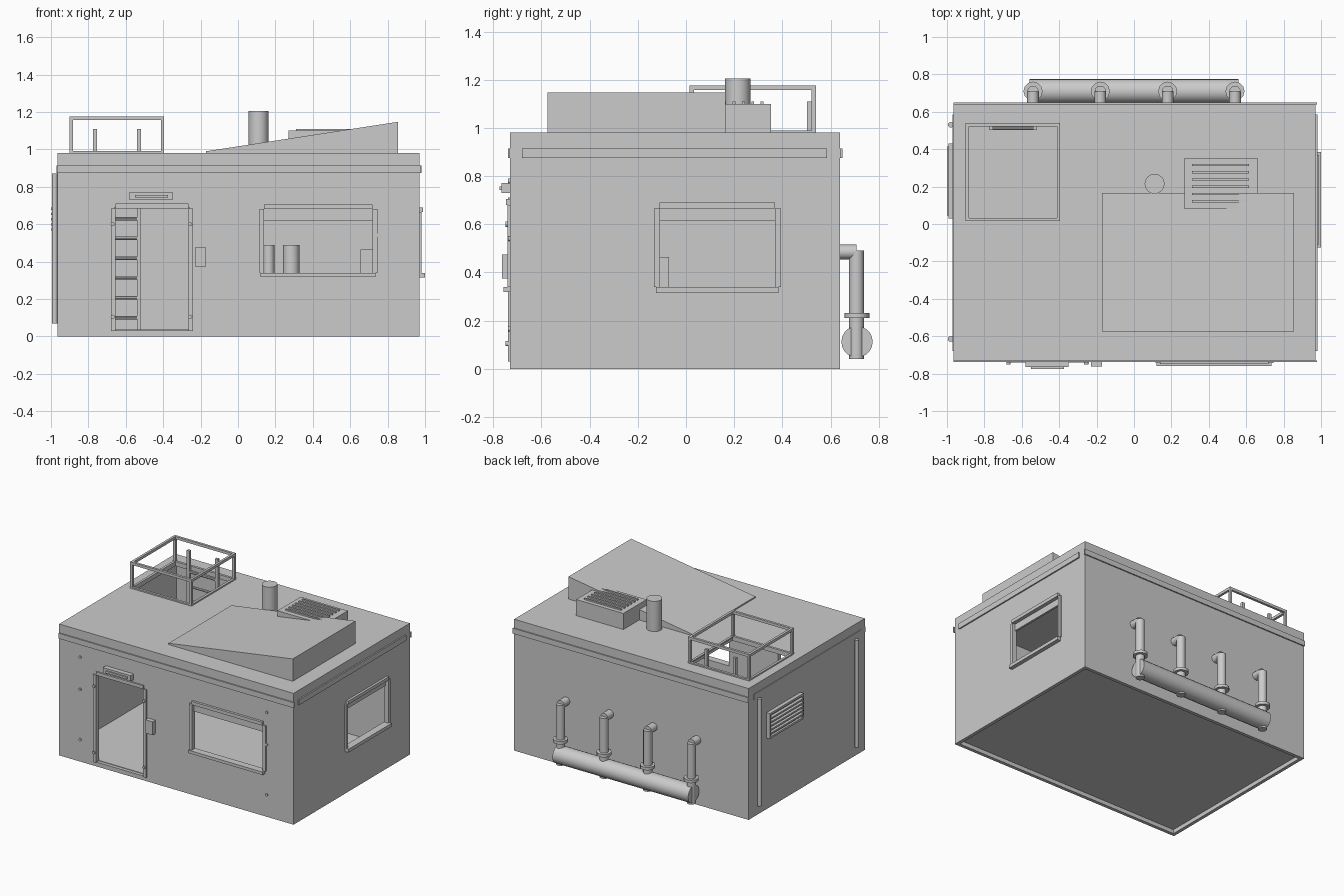
import bpy, bmesh, math
from mathutils import Vector

cube = bpy.data.objects.get("Cube")
if cube:
    bpy.data.objects.remove(cube, do_unlink=True)

grey = bpy.data.materials.new("plain grey")
grey.use_nodes = True
colour = (0.6, 0.6, 0.6, 1)
grey.diffuse_color = colour
grey.node_tree.nodes["Principled BSDF"].inputs["Base Color"].default_value = colour


def finish(name, bm):
    bmesh.ops.recalc_face_normals(bm, faces=bm.faces)
    mesh = bpy.data.meshes.new(name)
    bm.to_mesh(mesh)
    bm.free()
    mesh.materials.append(grey)
    ob = bpy.data.objects.new(name, mesh)
    bpy.context.collection.objects.link(ob)
    return ob


def box(name, x, y, z):
    """Box from (low, high) pairs."""
    bm = bmesh.new()
    bmesh.ops.create_cube(bm, size=1)
    for v in bm.verts:
        v.co = [lo + (c + 0.5) * (hi - lo) for c, (lo, hi) in zip(v.co, (x, y, z))]
    return finish(name, bm)


def rod(name, a, b, r, sides=12):
    """Cylinder between two points."""
    a, b = Vector(a), Vector(b)
    bm = bmesh.new()
    bmesh.ops.create_cone(bm, cap_ends=True, segments=sides, radius1=r, radius2=r, depth=(b - a).length)
    turn = (b - a).to_track_quat('Z', 'Y')
    for v in bm.verts:
        v.co = turn @ v.co + (a + b) / 2
    return finish(name, bm)


X0, X1, Y0, Y1, TOP = -0.965, 0.97, -0.73, 0.64, 0.98
T = 0.025

# Hollow shell with door, window and hatch openings
shell = box("building_shell", (X0, X1), (Y0, Y1), (0, TOP))
cutters = [
    box("room_cutter", (X0 + T, X1 - T), (Y0 + T, Y1 - T), (-0.1, TOP - T)),
    box("door_cutter", (-0.66, -0.26), (Y0 - 0.1, Y0 + 0.1), (0.03, 0.69)),
    box("front_window_cutter", (0.14, 0.72), (Y0 - 0.1, Y0 + 0.1), (0.34, 0.68)),
    box("side_window_cutter", (X1 - 0.1, X1 + 0.1), (-0.11, 0.37), (0.34, 0.665)),
    box("hatch_cutter", (-0.885, -0.405), (0.03, 0.525), (0.9, 1.1)),
]
for c in cutters:
    m = shell.modifiers.new(c.name, 'BOOLEAN')
    m.operation, m.solver, m.object = 'DIFFERENCE', 'EXACT', c
    bpy.context.view_layer.objects.active = shell
    bpy.ops.object.modifier_apply(modifier=m.name)
    bpy.data.objects.remove(c, do_unlink=True)
box("floor", (X0 + T, X1 - T), (Y0 + T, Y1 - T), (0.03, 0.036))
box("door_threshold", (-0.66, -0.26), (Y0, Y0 + T), (0.022, 0.032))

# Trim bands below the roof
band = (0.875, 0.915)
box("front_band", (X0, X1 + 0.008), (Y0 - 0.009, Y0), band)
box("back_band", (X0, X1 + 0.008), (Y1, Y1 + 0.009), band)
box("left_band", (X1, X1 + 0.01), (-0.68, 0.585), band)
box("right_band", (X0 - 0.005, X0), (-0.68, 0.585), band)

# Door frame, hinges, lamp and keypad
yd = (Y0 - 0.01, Y0 + T)
for x in (-0.68, -0.265):
    box("door_jamb", (x, x + 0.025), yd, (0.03, 0.685))
    for z in (0.105, 0.6):
        rod("door_hinge", (x + 0.01, Y0 - 0.02, z), (x + 0.01, Y0, z), 0.011)
box("door_head", (-0.655, -0.265), yd, (0.685, 0.71))
box("door_lamp", (-0.58, -0.35), (-0.765, Y0), (0.73, 0.772))
box("door_lamp_glass", (-0.55, -0.375), (-0.775, -0.765), (0.742, 0.757))
box("keypad", (-0.23, -0.17), (-0.763, Y0), (0.375, 0.475))

# Wall bolts
for x in (-0.79, 0.75):
    for z in (0.165, 0.54, 0.78):
        rod("wall_bolt", (x, Y0 - 0.008, z), (x, Y0, z), 0.01)

# Front window
yw = (Y0 - 0.012, Y0 + T)
for x in (0.115, 0.72):
    box("front_window_side", (x, x + 0.025), yw, (0.34, 0.68))
box("front_window_head", (0.14, 0.72), (Y0 - 0.018, Y0 + T), (0.68, 0.705))
box("front_window_sill", (0.12, 0.735), (Y0 - 0.028, Y0 + T), (0.318, 0.34))
box("front_window_shutter", (0.14, 0.72), (Y0 + 0.01, Y0 + T), (0.62, 0.68))

# Side window
xw = (X1 - T, X1 + 0.012)
for y in (-0.132, 0.37):
    box("side_window_side", xw, (y, y + 0.024), (0.34, 0.665))
box("side_window_head", (X1 - T, X1 + 0.018), (-0.11, 0.37), (0.665, 0.69))
box("side_window_sill", (X1 - T, 1.0), (-0.125, 0.385), (0.315, 0.34))
box("side_window_shutter", (X1 - T, X1 - 0.01), (-0.11, 0.37), (0.615, 0.665))

# Conduits and louvred vent on the right wall
for y in (0.53, -0.615):
    rod("wall_conduit", (-0.98, y, 0.07), (-0.98, y, 0.87), 0.015)
box("vent_back", (-0.978, X0), (0.03, 0.43), (0.53, 0.72))
for y in (0.03, 0.415):
    box("vent_side", (-0.993, X0), (y, y + 0.015), (0.53, 0.72))
for z in (0.53, 0.705):
    box("vent_edge", (-0.993, X0), (0.03, 0.43), (z, z + 0.015))
for i in range(5):
    z = 0.565 + i * 0.028
    box("vent_slat", (-1.0, X0), (0.045, 0.415), (z, z + 0.012))

# Sloped roof wedge
bm = bmesh.new()
ends = [[bm.verts.new((x, y, z)) for x, z in ((-0.17, TOP), (-0.17, 0.99), (0.855, 1.147), (0.855, TOP))]
        for y in (-0.575, 0.165)]
bm.faces.new(ends[0])
bm.faces.new(ends[1])
for i in range(4):
    j = (i + 1) % 4
    bm.faces.new((ends[0][i], ends[0][j], ends[1][j], ends[1][i]))
finish("roof_wedge", bm)

# Cooling unit and chimney
box("cooling_unit", (0.27, 0.66), (0.08, 0.352), (TOP, 1.1))
for i in range(6):
    y = 0.115 + i * 0.039
    box("cooling_slat", (0.31, 0.615), (y, y + 0.012), (1.1, 1.11))
rod("chimney", (0.11, 0.215, TOP), (0.11, 0.215, 1.205), 0.053, 24)

# Hatch curb and guard rail
hx, hy = (-0.9, -0.395), (0.015, 0.54)
w = 0.018
for name, z in (("hatch_curb", (TOP, 0.99)), ("hatch_top_rail", (1.157, 1.177))):
    for x in (hx[0], hx[1] - w):
        box(name, (x, x + w), hy, z)
    for y in (hy[0], hy[1] - w):
        box(name, hx, (y, y + w), z)
for x in (hx[0], hx[1] - w):
    for y in (hy[0], hy[1] - w):
        box("hatch_post", (x, x + w), (y, y + w), (TOP, 1.16))

# Ladder through the hatch
for x in (-0.775, -0.54):
    box("ladder_rail", (x, x + 0.022), (0.502, 0.522), (0.036, 1.11))
for i in range(9):
    z = 0.1 + i * 0.106
    rod("ladder_rung", (-0.76, 0.512, z), (-0.53, 0.512, z), 0.009, 8)

# Header pipe with four risers on the back wall
rod("header_pipe", (-0.56, 0.71, 0.112), (0.56, 0.71, 0.112), 0.065, 20)
for x in (-0.54, -0.18, 0.18, 0.54):
    rod("riser", (x, 0.708, 0.04), (x, 0.708, 0.49), 0.031)
    rod("riser_elbow", (x, Y1, 0.485), (x, 0.708, 0.485), 0.031)
    rod("riser_flange", (x, 0.71, 0.21), (x, 0.71, 0.232), 0.051)

# Objects standing in the room
rod("small_tank", (0.165, 0.52, 0.036), (0.165, 0.52, 0.49), 0.03)
rod("large_tank", (0.285, 0.52, 0.036), (0.285, 0.52, 0.49), 0.045)
box("cabinet", (0.655, 0.72), (-0.16, -0.07), (0.036, 0.465))

# Smooth round parts, keeping sharp edges
round_parts = ("header_pipe", "riser", "chimney", "wall_conduit", "small_tank", "large_tank")
bpy.ops.object.select_all(action='DESELECT')
for ob in bpy.context.collection.objects:
    if ob.type == 'MESH' and ob.name.startswith(round_parts):
        ob.select_set(True)
        bpy.context.view_layer.objects.active = ob
bpy.ops.object.shade_smooth_by_angle(angle=math.radians(35))
bpy.ops.object.select_all(action='DESELECT')
